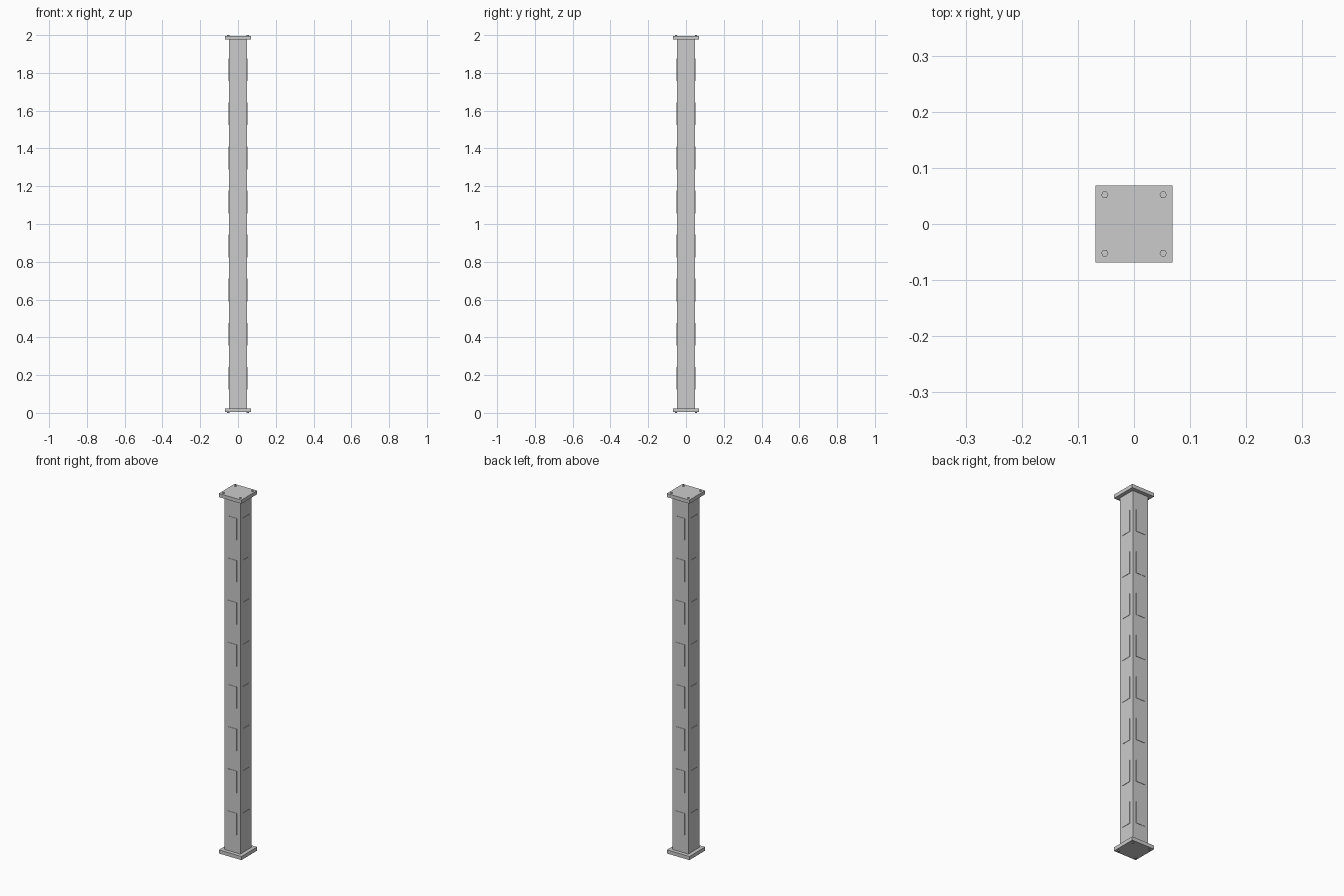
import bpy
from math import radians

if "Cube" in bpy.data.objects:
    bpy.data.objects.remove(bpy.data.objects["Cube"])

HEIGHT = 2.0
COL = 0.0485          # column half width
PLATE = 0.069         # end plate half width
PLATE_T = 0.02        # end plate thickness
BOLT_H = 0.004        # bolt head height
BOLT_POS = 0.052
PANEL_OUT = 0.002     # how far the panels stand proud
PANELS = 8


def box(name, lo, hi):
    bpy.ops.mesh.primitive_cube_add(size=1, location=[(a + b) / 2 for a, b in zip(lo, hi)])
    ob = bpy.context.object
    ob.name = name
    ob.scale = [b - a for a, b in zip(lo, hi)]
    bpy.ops.object.transform_apply(location=False, rotation=False, scale=True)
    return ob


# square column shaft
base = BOLT_H + PLATE_T
box("column", (-COL, -COL, base), (COL, COL, HEIGHT - base))

# end plates with hexagonal bolt heads on their outer faces
for end, z0, zb in (("bottom", BOLT_H, BOLT_H / 2),
                    ("top", HEIGHT - base, HEIGHT - BOLT_H / 2)):
    box(end + "_plate", (-PLATE, -PLATE, z0), (PLATE, PLATE, z0 + PLATE_T))
    for sx in (-1, 1):
        for sy in (-1, 1):
            bpy.ops.mesh.primitive_cylinder_add(
                vertices=6, radius=0.0065, depth=BOLT_H,
                location=(sx * BOLT_POS, sy * BOLT_POS, zb),
                rotation=(0, 0, radians(30)))
            bpy.context.object.name = end + "_bolt"

# slightly raised panels repeated up all four faces
PW, PH, FIRST, LAST = 0.027, 0.06, 0.184, 1.816
for i in range(PANELS):
    z = FIRST + (LAST - FIRST) * i / (PANELS - 1)
    for s in (-1, 1):
        a, b = sorted((s * (COL - 0.001), s * (COL + PANEL_OUT)))
        box("side_panel", (a, -PW, z - PH), (b, PW, z + PH))
        box("face_panel", (-PW, a, z - PH), (PW, b, z + PH))
